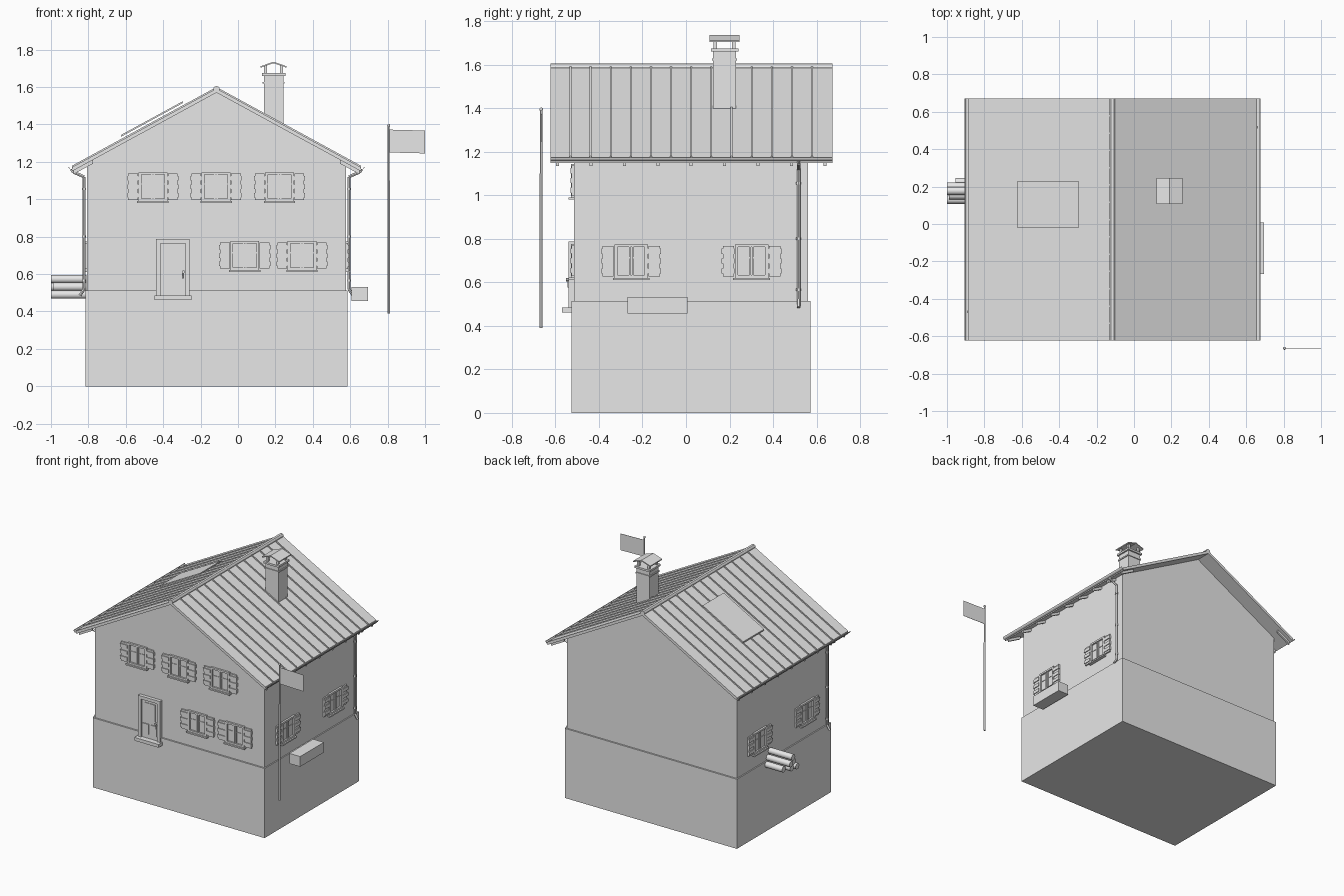
import bpy, bmesh, math
from mathutils import Matrix, Vector

old = bpy.data.objects.get("Cube")
if old:
    bpy.data.objects.remove(old, do_unlink=True)

GREY = (0.8, 0.8, 0.8, 1)
grey = bpy.data.materials.new("plain_grey")
grey.use_nodes = True
grey.diffuse_color = GREY
grey.node_tree.nodes["Principled BSDF"].inputs["Base Color"].default_value = GREY

CX, CY = -0.115, 0.024        # centre of the house
SLOPE, RIDGE = 0.545, 1.592   # roof pitch and height
ROOF_Y = (-0.622, 0.672)
HALF = 0.773                  # ridge to eave


def finish(name, bm, smooth=False):
    bmesh.ops.recalc_face_normals(bm, faces=bm.faces)
    mesh = bpy.data.meshes.new(name)
    bm.to_mesh(mesh)
    bm.free()
    mesh.materials.append(grey)
    obj = bpy.data.objects.new(name, mesh)
    bpy.context.collection.objects.link(obj)
    if smooth:
        bpy.ops.object.select_all(action='DESELECT')
        obj.select_set(True)
        bpy.context.view_layer.objects.active = obj
        bpy.ops.object.shade_smooth_by_angle()
    return obj


def add_box(bm, x, y, z, place=Matrix()):
    size = Matrix.Diagonal((x[1] - x[0], y[1] - y[0], z[1] - z[0], 1))
    mid = Matrix.Translation((sum(x) / 2, sum(y) / 2, sum(z) / 2))
    bmesh.ops.create_cube(bm, size=1, matrix=place @ mid @ size)


def add_prism(bm, points, y):
    # extrude an x-z outline along y
    face = bm.faces.new([bm.verts.new((px, y[0], pz)) for px, pz in points])
    out = bmesh.ops.extrude_face_region(bm, geom=[face])
    verts = [v for v in out["geom"] if isinstance(v, bmesh.types.BMVert)]
    bmesh.ops.translate(bm, vec=(0, y[1] - y[0], 0), verts=verts)


def add_rod(bm, a, b, r, sides=12):
    a, b = Vector(a), Vector(b)
    turn = (b - a).to_track_quat('Z', 'Y').to_matrix().to_4x4()
    bmesh.ops.create_cone(bm, cap_ends=True, segments=sides, radius1=r, radius2=r,
                          depth=(b - a).length,
                          matrix=Matrix.Translation((a + b) / 2) @ turn)


def roof_z(off, lift=0):
    return RIDGE - SLOPE * off + lift


def strip(side, start, end, low, high):
    # x-z outline of a slab lying parallel to one roof slope
    return [(CX + side * o, roof_z(o, h))
            for o, h in ((start, low), (end, low), (end, high), (start, high))]


# walls: wide plinth and gabled upper storeys
bm = bmesh.new()
add_box(bm, (-0.816, 0.585), (-0.526, 0.572), (0, 0.513))
finish("plinth", bm)
bm = bmesh.new()
w = 0.692
add_prism(bm, [(CX - w, 0.51), (CX + w, 0.51), (CX + w, roof_z(w, -0.02)),
               (CX, roof_z(0, -0.02)), (CX - w, roof_z(w, -0.02))], (-0.515, 0.561))
finish("upper_walls", bm)

# roof, standing seams, rafter tails and gutters on both slopes
for side, label in ((-1, "right"), (1, "left")):
    bm = bmesh.new()
    add_prism(bm, strip(side, 0, HALF, -0.022, 0), ROOF_Y)
    finish(label + "_roof", bm)

    bm = bmesh.new()
    for i in range(13):
        y = -0.531 + 0.0925 * i
        add_prism(bm, strip(side, 0.01, HALF, -0.002, 0.008), (y - 0.004, y + 0.004))
    finish(label + "_roof_seams", bm)

    bm = bmesh.new()
    for i in range(9):
        y = -0.59 + 0.1535 * i
        add_prism(bm, strip(side, 0.66, 0.765, -0.042, -0.02), (y - 0.007, y + 0.007))
    finish(label + "_rafter_tails", bm)

    bm = bmesh.new()
    arc = [math.pi * (1 + i / 8) for i in range(9)]
    ring = [(0.016 * math.cos(a), 0.016 * math.sin(a)) for a in arc]
    ring += [(0.8 * px, 0.8 * pz) for px, pz in reversed(ring)]
    add_prism(bm, [(CX + side * 0.775 + px, 1.173 + pz) for px, pz in ring], ROOF_Y)
    finish(label + "_gutter", bm, True)

    # downpipe from gutter to plinth, with clamps
    y = CY + side * 0.493
    path = [(0.775, 1.16), (0.765, 1.145), (0.708, 1.12), (0.708, 0.52), (0.73, 0.485)]
    path = [(CX + side * o, y, z) for o, z in path]
    bm = bmesh.new()
    for a, b in zip(path, path[1:]):
        add_rod(bm, a, b, 0.008)
    for z in (1.055, 0.8, 0.565):
        x = CX + side * 0.708
        add_rod(bm, (x, y, z - 0.006), (x, y, z + 0.006), 0.011)
    finish(label + "_downpipe", bm, True)

bm = bmesh.new()
add_rod(bm, (CX, ROOF_Y[0], 1.588), (CX, ROOF_Y[1], 1.588), 0.017)
finish("ridge_cap", bm, True)

# thin panel raised above the right-hand slope
bm = bmesh.new()
add_prism(bm, strip(-1, 0.18, 0.51, 0.02, 0.03), (-0.018, 0.227))
finish("roof_panel", bm)

# chimney with collars, corner posts and a small gabled hood
kx, ky = 0.19, 0.177
bm = bmesh.new()
for half, low, high in ((0.052, 1.36, 1.665), (0.058, 1.618, 1.628), (0.063, 1.66, 1.674)):
    add_box(bm, (kx - half, kx + half), (ky - half, ky + half), (low, high))
for sx in (-1, 1):
    for sy in (-1, 1):
        px, py = kx + sx * 0.042, ky + sy * 0.042
        add_box(bm, (px - 0.008, px + 0.008), (py - 0.008, py + 0.008), (1.67, 1.717))
finish("chimney", bm)
bm = bmesh.new()
add_prism(bm, [(kx - 0.07, 1.703), (kx, 1.727), (kx + 0.07, 1.703),
               (kx + 0.07, 1.711), (kx, 1.735), (kx - 0.07, 1.711)],
          (ky - 0.069, ky + 0.069))
finish("chimney_hood", bm)


def window(name, place):
    # local x runs along the wall, -y points out, z is measured from the middle
    bm = bmesh.new()

    def part(x, depth, z):
        add_box(bm, x, (-depth, 0.002), z, place)

    part((-0.07, 0.07), 0.002, (-0.07, 0.07))
    for s in (-1, 1):
        part(sorted((s * 0.062, s * 0.077)), 0.014, (-0.077, 0.077))
        part((-0.077, 0.077), 0.014, sorted((s * 0.064, s * 0.077)))
        part(sorted((s * 0.003, s * 0.01)), 0.009, (-0.064, 0.064))
        part(sorted((s * 0.01, s * 0.062)), 0.006, (0.012, 0.018))
    part((-0.084, 0.084), 0.024, (-0.087, -0.077))
    finish(name, bm)
    bm = bmesh.new()
    for s in (-1, 1):
        part(sorted((s * 0.08, s * 0.132)), 0.01, (-0.07, 0.07))
        for z in (-0.045, 0.0, 0.045):
            part(sorted((s * 0.078, s * 0.137)), 0.016, (z - 0.012, z + 0.012))
    finish(name + "_shutters", bm)


for i, (x, z) in enumerate(((-0.455, 1.067), (-0.117, 1.067), (0.222, 1.067),
                            (0.036, 0.699), (0.342, 0.699))):
    window(f"front_window_{i + 1}", Matrix.Translation((x, -0.515, z)))
for side, label in ((-1, "right"), (1, "left")):
    for i, y in enumerate((-0.252, 0.301)):
        window(f"{label}_window_{i + 1}",
               Matrix.Translation((CX + side * w, y, 0.697))
               @ Matrix.Rotation(side * math.pi / 2, 4, 'Z'))

# front door: frame, leaf, panels, handle and doorstep
dx = -0.348
bm = bmesh.new()
for s in (-1, 1):
    add_box(bm, sorted((dx + s * 0.066, dx + s * 0.09)), (-0.54, -0.51), (0.48, 0.786))
add_box(bm, (dx - 0.09, dx + 0.09), (-0.54, -0.51), (0.763, 0.786))
finish("door_frame", bm)
bm = bmesh.new()
add_box(bm, (dx - 0.068, dx + 0.068), (-0.53, -0.51), (0.48, 0.765))
for s in (-1, 1):
    add_box(bm, sorted((dx + s * 0.008, dx + s * 0.058)), (-0.536, -0.52), (0.515, 0.59))
add_box(bm, (dx - 0.045, dx + 0.045), (-0.534, -0.52), (0.62, 0.745))
finish("door", bm)
bm = bmesh.new()
add_rod(bm, (dx + 0.056, -0.55, 0.612), (dx + 0.056, -0.52, 0.612), 0.008)
add_rod(bm, (dx + 0.056, -0.54, 0.575), (dx + 0.056, -0.54, 0.615), 0.004)
finish("door_handle", bm, True)
bm = bmesh.new()
add_box(bm, (dx - 0.099, dx + 0.099), (-0.57, -0.51), (0.46, 0.484))
finish("doorstep", bm)

# planter box beside the left wall
bm = bmesh.new()
add_box(bm, (0.607, 0.695), (-0.268, 0.008), (0.457, 0.532))
finish("planter", bm)

# stacked logs against the right wall
bm = bmesh.new()
for row in range(3):
    for i in range(3 - row):
        y = 0.177 + (i - (2 - row) / 2) * 0.047
        z = 0.49 + row * 0.0415
        tip = -0.955 if (row, i) == (0, 2) else -1 + 0.012 * ((row + i) % 2)
        add_rod(bm, (tip, y, z), (-0.81, y, z), 0.022, 16)
finish("log_pile", bm, True)

# flagpole and flag
fx, fy = 0.805, -0.665
bm = bmesh.new()
add_rod(bm, (fx, fy, 0.39), (fx, fy, 1.1), 0.007)
add_rod(bm, (fx, fy, 1.1), (fx, fy, 1.39), 0.005)
bmesh.ops.create_uvsphere(bm, u_segments=12, v_segments=8, radius=0.008,
                          matrix=Matrix.Translation((fx, fy, 1.394)))
finish("flagpole", bm, True)
bm = bmesh.new()
add_prism(bm, [(fx, 1.25), (1, 1.245), (1, 1.367), (fx, 1.372)], (fy - 0.001, fy + 0.001))
finish("flag", bm)
